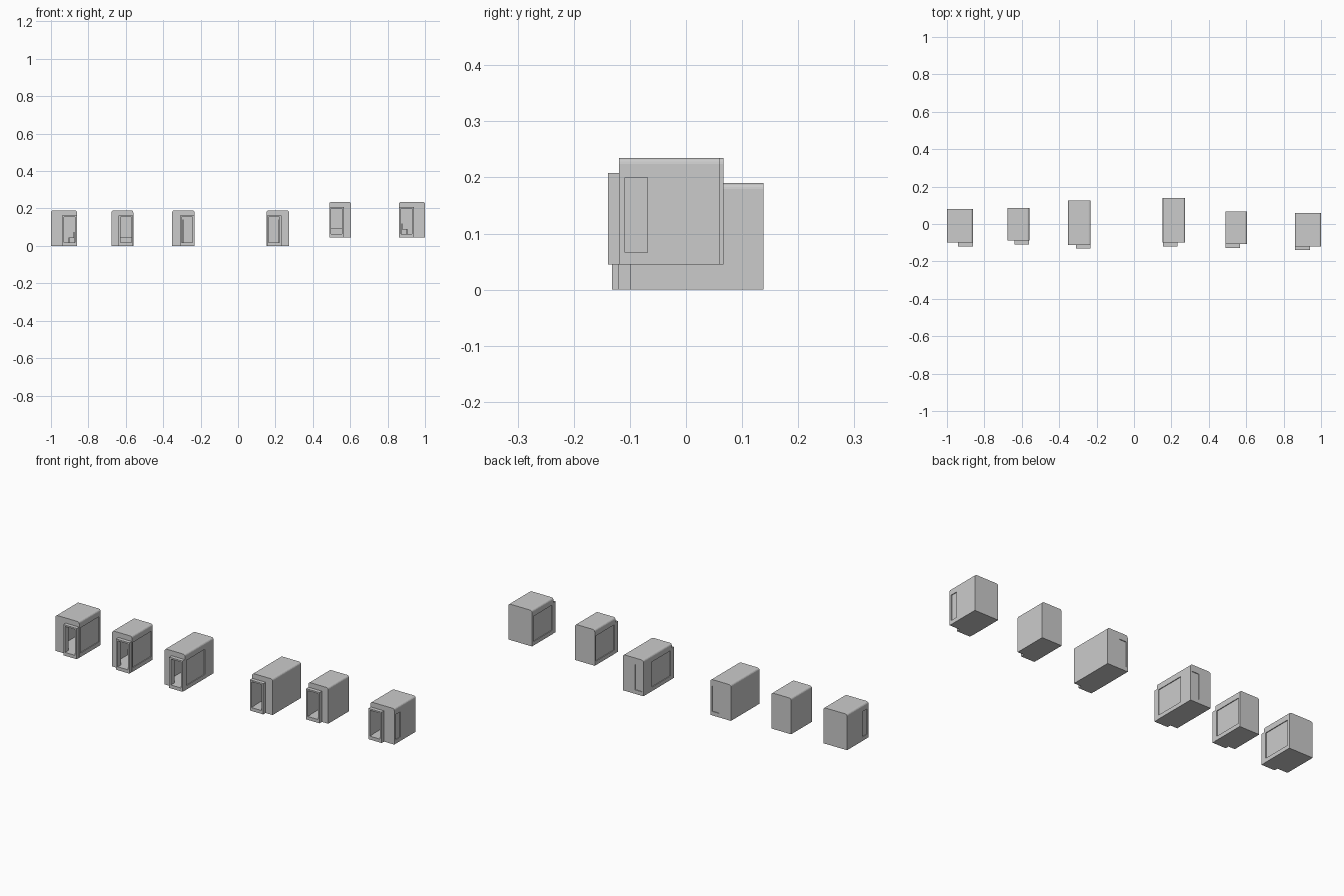
import bpy, bmesh, math

if "Cube" in bpy.data.objects:
    bpy.data.objects.remove(bpy.data.objects["Cube"])

WALL, FLOOR, HEIGHT, BEVEL = 0.008, 0.018, 0.190, 0.011


def mesh_object(name, bm):
    bmesh.ops.recalc_face_normals(bm, faces=bm.faces)
    me = bpy.data.meshes.new(name)
    bm.to_mesh(me)
    bm.free()
    ob = bpy.data.objects.new(name, me)
    bpy.context.collection.objects.link(ob)
    return ob


def box(name, xs, ys, zs):
    bm = bmesh.new()
    bmesh.ops.create_cube(bm, size=1)
    for v in bm.verts:
        for i, r in enumerate((xs, ys, zs)):
            v.co[i] = (r[0] + r[1]) / 2 + v.co[i] * abs(r[1] - r[0])
    return mesh_object(name, bm)


def rounded_shell(name, x0, x1, y0, y1, z0):
    # Front profile with rounded top corners, extruded to the back
    z1 = z0 + HEIGHT
    pts = [(x0, z0), (x1, z0)]
    for cx, start in ((x1 - BEVEL, 0), (x0 + BEVEL, 90)):
        for i in range(5):
            a = math.radians(start + i * 22.5)
            pts.append((cx + BEVEL * math.cos(a), z1 - BEVEL + BEVEL * math.sin(a)))
    bm = bmesh.new()
    f = bm.faces.new([bm.verts.new((x, y0, z)) for x, z in pts])
    ext = bmesh.ops.extrude_face_region(bm, geom=[f])
    for v in ext["geom"]:
        if isinstance(v, bmesh.types.BMVert):
            v.co.y = y1
    return mesh_object(name, bm)


def cut(ob, cutters):
    bpy.context.view_layer.objects.active = ob
    for c in cutters:
        c.hide_render = True
        m = ob.modifiers.new("cut", "BOOLEAN")
        m.operation, m.solver, m.object = "DIFFERENCE", "EXACT", c
        bpy.ops.object.modifier_apply(modifier=m.name)


def pod(n, edge, s, w, y0, y1, z, panels, kind):
    # u runs inward from the porch-side wall, so s = -1 gives the mirrored pod
    X = lambda a, b: sorted((edge - s * a, edge - s * b))
    Z = lambda a, b: (z + a, z + b)
    name = f"pod_{n}_"
    shell = rounded_shell(name + "shell", *X(0, w), y0, y1, z)
    porch = box(name + "porch", X(0.001, 0.079), (y0 - 0.02, y0 + 0.001), Z(0, 0.163))

    # Hollow room and doorway
    room = box("cutter", X(WALL, w - WALL), (y0 + WALL, y1 - WALL), Z(FLOOR, HEIGHT - 0.012))
    door = box("cutter", X(0.010, 0.069), (y0 - 0.05, y0 + 0.02), Z(FLOOR, 0.155))
    # Recessed wall panels
    zr, d = Z(0.021, 0.155), 0.004
    cutters = [room, door]
    if "side" in panels:
        cutters.append(box("cutter", X(-0.02, d), (y0 + 0.01, y0 + 0.165), zr))
    if "far" in panels:
        cutters.append(box("cutter", X(w - d, w + 0.02), (y0 + 0.01, y0 + 0.05), zr))
    if "back" in panels:
        cutters.append(box("cutter", X(0.008, 0.05), (y1 - d, y1 + 0.02), zr))
    cut(shell, cutters)
    cut(porch, [door])
    for c in cutters:
        bpy.data.objects.remove(c)

    ym, f = (y0 + y1) / 2, FLOOR
    if kind == "bench":
        box(name + "bench", X(WALL, w - WALL), (y1 - 0.055, y1 - WALL), Z(f, 0.047))
    elif kind == "chair":
        # Small chair with four legs and a backrest
        box(name + "seat", X(0.014, 0.044), (ym, ym + 0.03), Z(0.042, 0.046))
        box(name + "backrest", X(0.014, 0.018), (ym, ym + 0.03), Z(0.046, 0.074))
        for a in (0.014, 0.041):
            for b in (0, 0.027):
                box(name + "chair_leg", X(a, a + 0.003), (ym + b, ym + b + 0.003), Z(f, 0.042))
    else:
        # Narrow upright partition inside the room
        box(name + "partition", X(0.060, 0.064), (y1 - 0.07, y1 - WALL), Z(f, 0.14))


# number, porch-side x, mirror, width, front, back, base, panels, furniture
pod(1, -0.861, 1, 0.139, -0.100, 0.079, 0, ("side", "far"), "chair")
pod(2, -0.560, 1, 0.116, -0.089, 0.085, 0, ("side",), "bench")
pod(3, -0.232, 1, 0.120, -0.112, 0.126, 0, ("side", "back"), "partition")
pod(4, 0.153, -1, 0.120, -0.100, 0.138, 0, ("side", "back"), "partition")
pod(5, 0.488, -1, 0.116, -0.107, 0.067, 0.045, ("side",), "bench")
pod(6, 0.861, -1, 0.139, -0.119, 0.060, 0.045, ("side", "far"), "chair")
